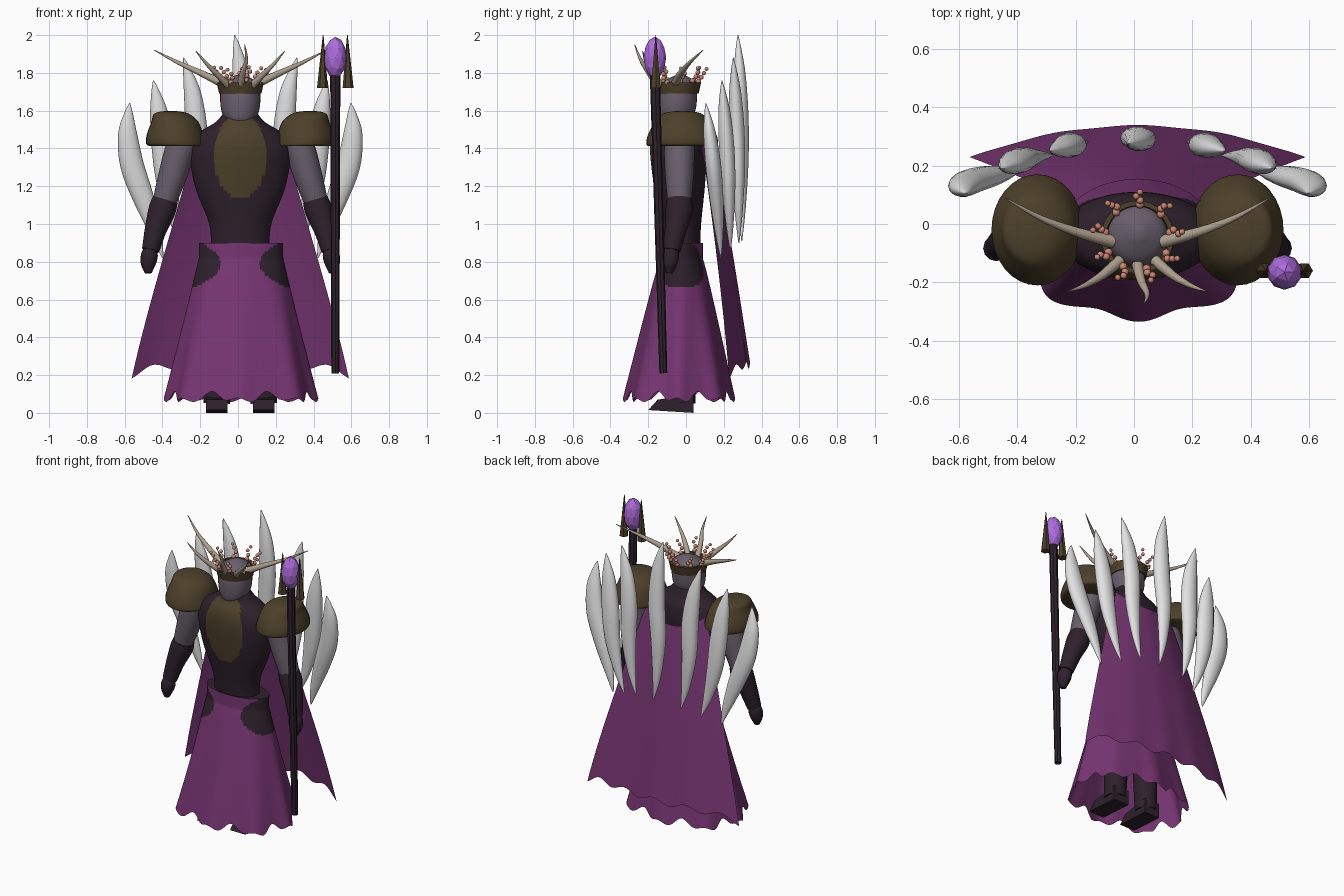
import bpy, bmesh
from math import sin, cos, pi, radians
from mathutils import Vector, Matrix

if "Cube" in bpy.data.objects:
    bpy.data.objects.remove(bpy.data.objects["Cube"], do_unlink=True)

CX = 0.012   # body centre line


def material(name, r, g, b):
    m = bpy.data.materials.new(name)
    m.diffuse_color = (r, g, b, 1)
    m.use_nodes = True
    bsdf = next(n for n in m.node_tree.nodes if n.type == 'BSDF_PRINCIPLED')
    bsdf.inputs["Base Color"].default_value = (r, g, b, 1)
    bsdf.inputs["Roughness"].default_value = 0.8
    return m


PURPLE = material("purple cloth", 0.18, 0.035, 0.165)
DARK = material("dark leather", 0.027, 0.015, 0.025)
BRONZE = material("dark bronze", 0.075, 0.052, 0.023)
SKIN = material("grey skin", 0.14, 0.112, 0.147)
WHITE = material("white bone", 0.76, 0.76, 0.76)
HORN = material("beige horn", 0.42, 0.35, 0.27)
BEAD = material("salmon beads", 0.60, 0.24, 0.17)
GEM = material("violet gem", 0.42, 0.15, 0.72)


def finish(name, bm, mats, rule=None, smooth=50):
    """Turn a bmesh into an object, coloured by rule(centre, normal)."""
    bmesh.ops.recalc_face_normals(bm, faces=bm.faces)
    if rule:
        for f in bm.faces:
            f.material_index = rule(f.calc_center_median(), f.normal)
    me = bpy.data.meshes.new(name)
    bm.to_mesh(me)
    bm.free()
    for m in mats:
        me.materials.append(m)
    if smooth:
        me.shade_smooth()
        me.set_sharp_from_angle(angle=radians(smooth))
    ob = bpy.data.objects.new(name, me)
    bpy.context.collection.objects.link(ob)
    return ob


def spline(keys, steps):
    """Catmull-Rom interpolation through tuples."""
    out = []
    for i in range(len(keys) - 1):
        a, b, c, d = keys[max(i - 1, 0)], keys[i], keys[i + 1], keys[min(i + 2, len(keys) - 1)]
        for s in range(steps):
            t = s / steps
            out.append(tuple(q + t * (r - p) / 2 + t * t * (p - 2.5 * q + 2 * r - w / 2)
                             + t ** 3 * (1.5 * (q - r) + (w - p) / 2)
                             for p, q, r, w in zip(a, b, c, d)))
    return out + [keys[-1]]


def skin_rings(rings, closed=True, caps=(True, True)):
    bm = bmesh.new()
    vs = [[bm.verts.new(p) for p in r] for r in rings]
    n = len(vs[0])
    for a, b in zip(vs, vs[1:]):
        for i in range(n if closed else n - 1):
            j = (i + 1) % n
            bm.faces.new((a[i], a[j], b[j], b[i]))
    if caps[0]:
        bm.faces.new(vs[0])
    if caps[1]:
        bm.faces.new(vs[-1])
    return bm


def stack(sections, steps=4, sides=32):
    """Horizontal ellipses from (z, x, y, rx, ry) sections."""
    return [[(x + rx * cos(2 * pi * k / sides), y + ry * sin(2 * pi * k / sides), z)
             for k in range(sides)] for z, x, y, rx, ry in spline(sections, steps)]


def tube(name, path, mat, steps=5, sides=12, smooth=50, depth=1.0):
    """Tapered tube through (x, y, z, radius) points; depth flattens it."""
    pts = spline(path, steps)
    rings = []
    for i, p in enumerate(pts):
        d = Vector(pts[min(i + 1, len(pts) - 1)][:3]) - Vector(pts[max(i - 1, 0)][:3])
        side = d.cross(Vector((0, 1, 0.01))).normalized()
        up = side.cross(d).normalized() * depth
        rings.append([Vector(p[:3]) + max(p[3], 0.001) * (side * cos(2 * pi * k / sides) + up * sin(2 * pi * k / sides))
                      for k in range(sides)])
    return finish(name, skin_rings(rings), [mat], smooth=smooth)


def mirrored(s, path):
    return [(CX + s * x, *rest) for x, *rest in path]


# Torso with a chest plate
torso = stack([(0.86, CX, -0.025, 0.155, 0.10), (1.0, CX, -0.03, 0.165, 0.11),
               (1.2, CX, -0.035, 0.24, 0.135), (1.38, CX, -0.04, 0.265, 0.15),
               (1.48, CX, -0.04, 0.22, 0.14), (1.54, CX, -0.04, 0.13, 0.105),
               (1.6, CX, -0.04, 0.08, 0.08)], 10, 80)
finish("torso", skin_rings(torso), [DARK, BRONZE],
       lambda c, n: int(c.y < -0.06 and ((c.x - CX) / 0.133) ** 2 + abs((c.z - 1.36) / 0.22) ** 2.5 < 1))

# Head and crown
finish("head", skin_rings(stack([(1.52, CX, -0.065, 0.045, 0.05), (1.55, CX, -0.058, 0.08, 0.085),
                                 (1.61, CX, -0.05, 0.102, 0.102), (1.69, CX, -0.045, 0.106, 0.104),
                                 (1.75, CX, -0.035, 0.09, 0.09), (1.79, CX, -0.03, 0.02, 0.02)])), [SKIN])
finish("crown", skin_rings(stack([(1.69, CX, -0.045, 0.10, 0.10), (1.69, CX, -0.045, 0.112, 0.112),
                                  (1.75, CX, -0.045, 0.125, 0.125), (1.75, CX, -0.045, 0.108, 0.108),
                                  (1.69, CX, -0.045, 0.10, 0.10)], 1), caps=(False, False)), [BRONZE], smooth=30)
for s, side in ((-1, "right"), (1, "left")):
    tube(side + "_long_horn", mirrored(s, [(0.085, -0.06, 1.74, 0.023), (0.2, -0.03, 1.795, 0.017),
                                           (0.33, 0.02, 1.855, 0.01), (0.455, 0.09, 1.92, 0.002)]), HORN)
    tube(side + "_brow_horn", mirrored(s, [(0.06, -0.125, 1.73, 0.02), (0.12, -0.175, 1.79, 0.015),
                                           (0.18, -0.21, 1.85, 0.009), (0.235, -0.23, 1.915, 0.002)]), HORN)
tube("middle_horn", [(CX, -0.14, 1.73, 0.02), (0.025, -0.195, 1.8, 0.015),
                     (0.045, -0.24, 1.87, 0.009), (0.035, -0.272, 1.95, 0.002)], HORN)

# Beads rising from the crown in tight leaning clusters
bm = bmesh.new()
for k in range(9):
    a = 2 * pi * (k + 0.2) / 9
    for j in range(4):
        r, b = 0.112 + 0.014 * j, a + 0.07 * sin(5 * k + 2 * j)
        place = Matrix.Translation((CX + r * cos(b), -0.045 + r * sin(b), 1.757 + 0.022 * j + 0.008 * sin(3 * k)))
        bmesh.ops.create_icosphere(bm, subdivisions=2, radius=0.014 - 0.0012 * j, matrix=place)
finish("crown_beads", bm, [BEAD])

# Shoulders, arms and legs
for s, side in ((-1, "right"), (1, "left")):
    dome = stack([(1.412, 0.335, -0.02, 0.145, 0.18), (1.425, 0.342, -0.02, 0.156, 0.19),
                  (1.47, 0.346, -0.02, 0.15, 0.182), (1.54, 0.346, -0.02, 0.125, 0.145),
                  (1.585, 0.365, -0.02, 0.09, 0.10), (1.598, 0.37, -0.02, 0.03, 0.03)])
    finish(side + "_shoulder_guard", skin_rings([mirrored(s, r) for r in dome]), [BRONZE])
    tube(side + "_upper_arm", mirrored(s, [(0.27, -0.03, 1.5, 0.07), (0.315, -0.035, 1.4, 0.08),
                                           (0.36, -0.035, 1.25, 0.075), (0.41, -0.035, 1.09, 0.06)]), SKIN)
    tube(side + "_forearm", mirrored(s, [(0.397, -0.035, 1.13, 0.067), (0.415, -0.037, 1.07, 0.072),
                                         (0.448, -0.055, 0.97, 0.058), (0.475, -0.075, 0.86, 0.046)]), DARK)
    tube(side + "_hand", mirrored(s, [(0.472, -0.072, 0.885, 0.025), (0.48, -0.08, 0.84, 0.044),
                                      (0.487, -0.085, 0.79, 0.04), (0.487, -0.09, 0.74, 0.018)]), DARK)
    tube(side + "_leg", mirrored(s, [(0.125, -0.02, 0.05, 0.07), (0.11, -0.02, 0.6, 0.085)]), DARK)
    bm = bmesh.new()
    bmesh.ops.create_cube(bm, size=1)
    for v in bm.verts:
        top, front = v.co.z > 0, v.co.y < 0
        v.co = (CX + s * 0.125 + v.co.x * 0.115, (-0.15 if top else -0.2) if front else 0.04,
                (0.07 if front else 0.1) if top else (0.015 if front else 0))
    finish(side + "_boot", bm, [DARK], smooth=0)

# Skirt: folds deepen toward a scalloped hem; dark hip patches
N = 128
rings = []
for i in range(71):
    t = i / 70
    ring = []
    for k in range(N):
        a = 2 * pi * k / N
        flare = max(0, t - 0.1) / 0.9
        f = 1 + 0.055 * t ** 1.3 * cos(8 * a) + 0.05 * t * sin(2 * a) ** 2
        hem = t ** 4 * (0.018 * cos(8 * a) - 0.016 * cos(16 * a + 0.5))
        ring.append((CX + 0.004 + (0.223 + 0.165 * flare) * f * cos(a),
                     -0.022 - 0.015 * t + (0.112 + 0.17 * flare ** 0.9) * f * sin(a), 0.9 - 0.82 * t - hem))
    rings.append(ring)


def hip_rule(c, n):
    width = 0.223 + 0.2 * max(0, 0.82 - c.z)
    across = (1 - min(1, abs(c.x - CX) / width)) / 0.55
    return int(n.z > 0.9 or across + ((c.z - 0.785) / 0.125) ** 2 < 1)


finish("skirt", skin_rings(rings, caps=(True, False)), [PURPLE, DARK], hip_rule)

# Cape hanging from below the neckline, its top corners raised to the shoulders
rows = []
for i in range(31):
    row = []
    for k in range(49):
        u = k / 24 - 1
        start = 0.125 - 0.07 * u * u
        v = start + (1 - start) * i / 30
        hem = v ** 6 * (0.018 * cos(5 * pi * u) - 0.05 * u ** 6)
        row.append((CX + u * (0.2 + 0.375 * v), 0.115 + 0.222 * v ** 0.85 - u * u * (0.06 + 0.05 * v)
                    + 0.002 * v * cos(4 * pi * u), 1.54 - 1.29 * v + hem))
    rows.append(row)
finish("cape", skin_rings(rows, closed=False, caps=(False, False)), [PURPLE])

# Fan of bone blades on the back: bottom, tip, sideways bow, S-bend, width
blades = [((0.03, 0.295, 0.91), (-0.03, 0.275, 2.0), 0.0, 0.022, 1.1),
          ((0.17, 0.28, 0.9), (0.3, 0.25, 1.88), -0.005, -0.02, 1.1),
          ((0.29, 0.235, 0.86), (0.46, 0.19, 1.76), 0.025, -0.012, 1.15),
          ((0.41, 0.185, 0.82), (0.585, 0.105, 1.64), 0.05, 0.018, 1.2)]
for i, (bottom, tip, bow, bend, width) in enumerate(blades):
    path = []
    for t, r in ((0, 0.003), (0.15, 0.025), (0.38, 0.046), (0.6, 0.052), (0.8, 0.042), (0.93, 0.02), (1, 0.002)):
        p = Vector(bottom).lerp(Vector(tip), t)
        path.append((p.x + bow * sin(pi * t) - bend * sin(2 * pi * t), p.y + 0.008 * sin(pi * t), p.z, r * width))
    for s in ((1,) if i == 0 else (-1, 1)):
        tube(f"back_blade_{i}_{'left' if s > 0 else 'right'}", mirrored(s, path), WHITE, 4, 14, depth=0.8 / width)

# Staff with a gem held between two prongs
tube("staff", [(0.515, -0.12, 0.21, 0.021), (0.515, -0.165, 1.8, 0.027)], DARK, 1, 8, 0)
bm = bmesh.new()
bmesh.ops.create_icosphere(bm, subdivisions=2, radius=0.06,
                           matrix=Matrix.Translation((0.515, -0.165, 1.88)) @ Matrix.Diagonal((1, 1, 1.85, 1)))
finish("staff_gem", bm, [GEM], smooth=0)
for s, side in ((-1, "right"), (1, "left")):
    tube(side + "_staff_prong", [(0.515 + s * 0.068, -0.16, 1.72, 0.029), (0.515 + s * 0.064, -0.16, 2.0, 0.002)],
         BRONZE, 1, 6, 0)
